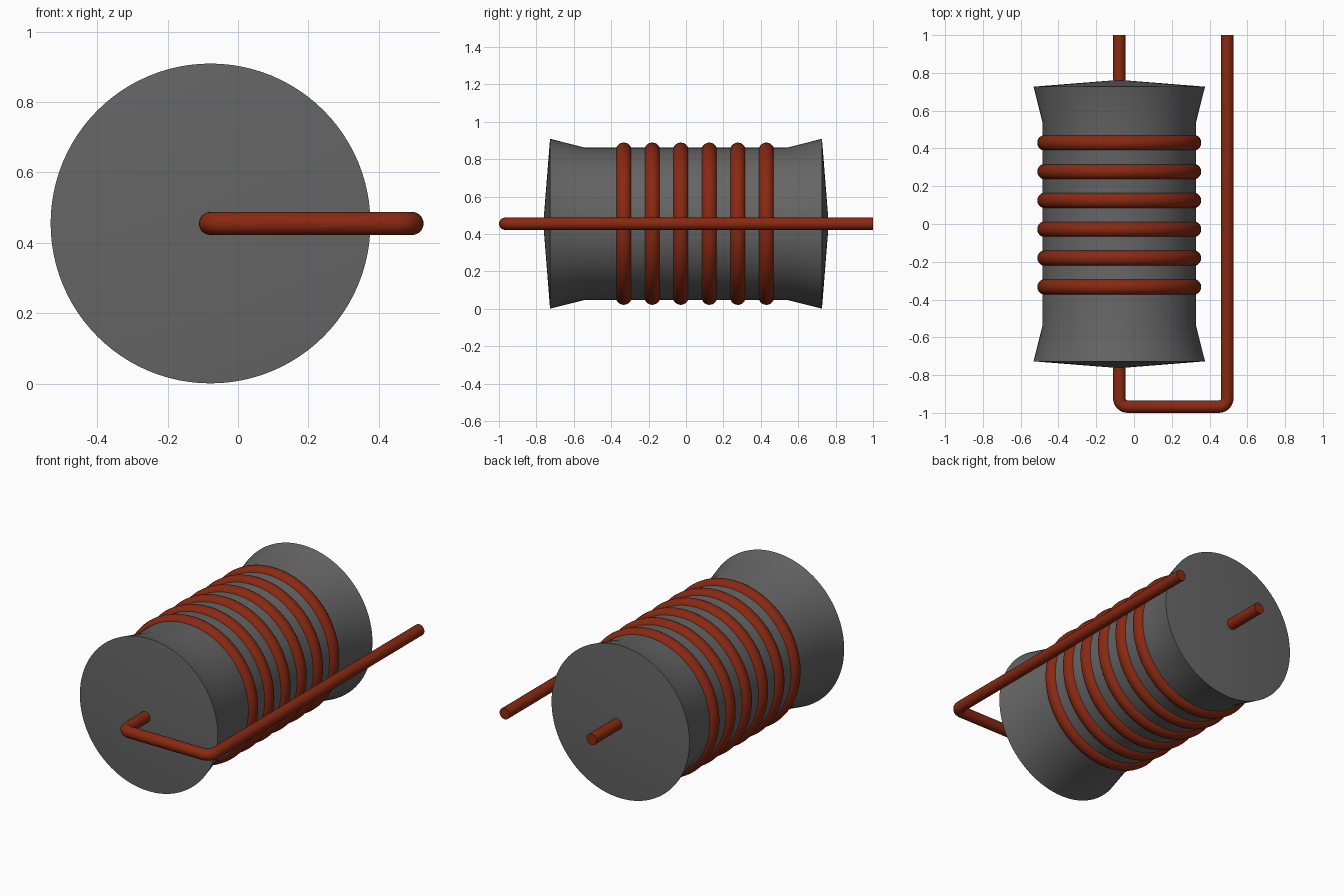
import bpy, bmesh, math
from mathutils import Vector

cube = bpy.data.objects.get("Cube")
if cube:
    bpy.data.objects.remove(cube, do_unlink=True)

AX, AZ = -0.078, 0.455      # core axis
WIRE_R = 0.033


def material(name, rgb):
    m = bpy.data.materials.new(name)
    m.use_nodes = True
    m.diffuse_color = (*rgb, 1)
    bsdf = next(n for n in m.node_tree.nodes if n.type == 'BSDF_PRINCIPLED')
    bsdf.inputs["Base Color"].default_value = (*rgb, 1)
    return m


ferrite = material("dark grey ferrite", (0.13, 0.13, 0.13))
copper = material("red copper", (0.25, 0.022, 0.006))


def lathe(name, profile, mat, closed=False, steps=96):
    """Spin (radius, y) points around the core axis."""
    bm = bmesh.new()
    vs = [bm.verts.new((r, y, 0)) for r, y in profile]
    edges = [bm.edges.new(p) for p in zip(vs, vs[1:])]
    if closed:
        edges.append(bm.edges.new((vs[-1], vs[0])))
    bmesh.ops.spin(bm, geom=vs + edges, cent=(0, 0, 0), axis=(0, 1, 0),
                   angle=math.tau, steps=steps)
    bmesh.ops.remove_doubles(bm, verts=bm.verts, dist=1e-5)
    bmesh.ops.recalc_face_normals(bm, faces=bm.faces)
    return finish(name, bm, mat, (AX, 0, AZ))


def finish(name, bm, mat, loc):
    me = bpy.data.meshes.new(name)
    bm.to_mesh(me)
    bm.free()
    me.materials.append(mat)
    ob = bpy.data.objects.new(name, me)
    ob.location = loc
    bpy.context.collection.objects.link(ob)
    bpy.ops.object.select_all(action='DESELECT')
    ob.select_set(True)
    bpy.context.view_layer.objects.active = ob
    bpy.ops.object.shade_smooth_by_angle(angle=math.radians(35))
    return ob


# Core: straight barrel, flared ends, shallow cone caps
half = [(0.0, 0.763), (0.454, 0.727), (0.407, 0.54)]
lathe("core", half + [(r, -y) for r, y in reversed(half)], ferrite)

# Six winding turns
for i in range(6):
    y0 = -0.333 + i * 0.1526
    ring = [(0.392 + 0.042 * math.cos(a), y0 + 0.042 * math.sin(a))
            for a in (math.tau * k / 20 for k in range(20))]
    lathe(f"winding_{i + 1}", ring, copper, closed=True)

# Lead wire: through the core, round the front and back along the side
X2, YF, BEND = 0.494, -0.967, 0.045
path = [Vector((AX, 1, 0))]
for cx, start in ((AX + BEND, math.pi), (X2 - BEND, 1.5 * math.pi)):
    for k in range(9):
        a = start + k / 8 * math.pi / 2
        path.append(Vector((cx + BEND * math.cos(a), YF + BEND + BEND * math.sin(a), 0)))
path.append(Vector((X2, 1, 0)))

bm = bmesh.new()
SIDES = 20
loops = []
for i, p in enumerate(path):
    t = (path[min(i + 1, len(path) - 1)] - path[max(i - 1, 0)]).normalized()
    if i in (1, len(path) - 2):
        t = Vector((0, -1 if i == 1 else 1, 0))
    side = Vector((t.y, -t.x, 0))
    loops.append([bm.verts.new(p + WIRE_R * (side * math.cos(math.tau * k / SIDES)
                                             + Vector((0, 0, math.sin(math.tau * k / SIDES)))))
                  for k in range(SIDES)])
for a, b in zip(loops, loops[1:]):
    for k in range(SIDES):
        j = (k + 1) % SIDES
        bm.faces.new((a[k], a[j], b[j], b[k]))
bm.faces.new(loops[0])
bm.faces.new(loops[-1])
bmesh.ops.recalc_face_normals(bm, faces=bm.faces)
finish("lead_wire", bm, copper, (0, 0, AZ))
